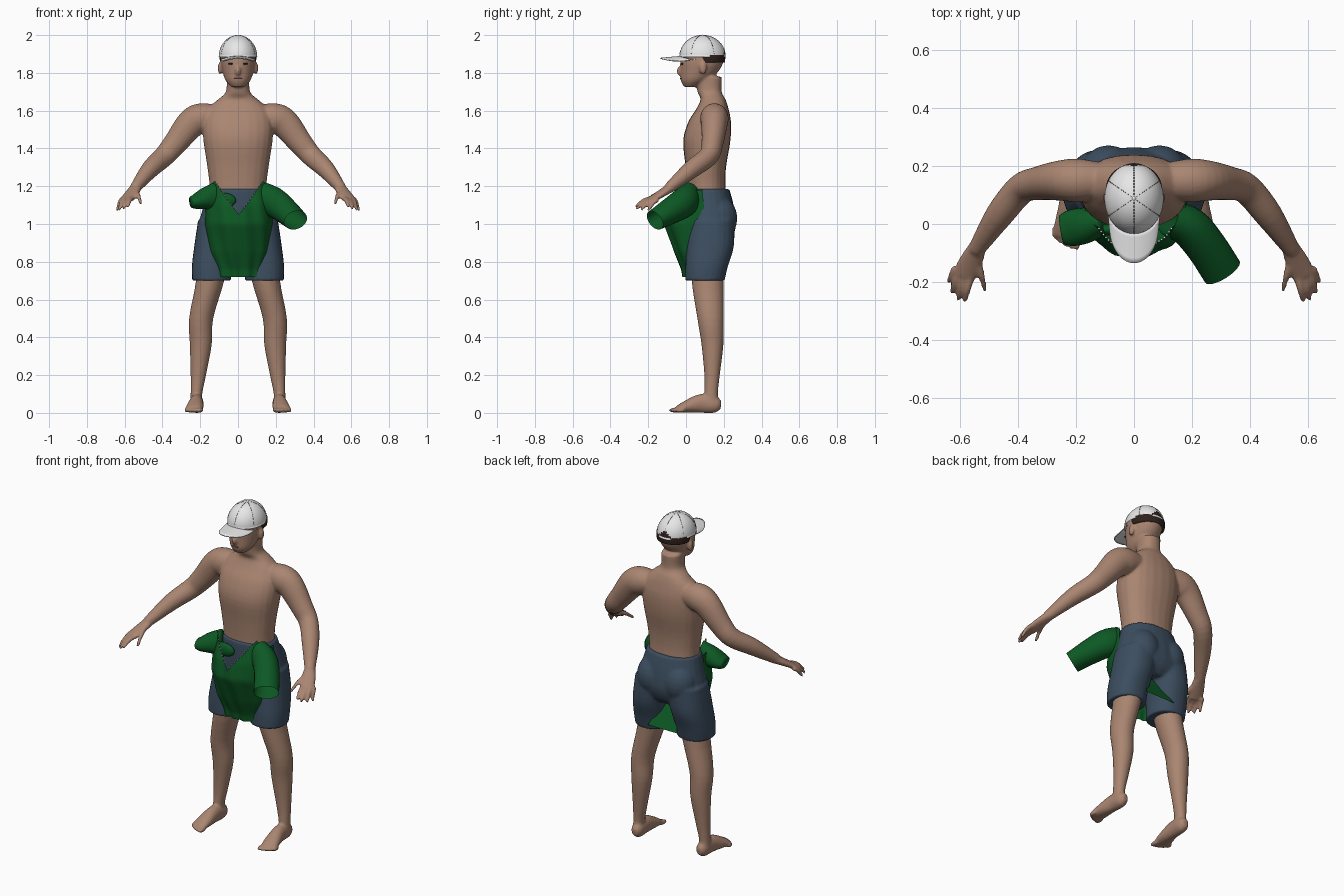
import bpy, bmesh, math
from mathutils import Vector, Matrix

default_cube = bpy.data.objects.get("Cube")
if default_cube:
    bpy.data.objects.remove(default_cube, do_unlink=True)

AXIS_Y, AXIS_Z = Vector((0, 1, 0)), Vector((0, 0, 1))


def material(name, red, green, blue):
    mat = bpy.data.materials.new(name)
    mat.use_nodes = True
    mat.diffuse_color = (red, green, blue, 1)
    shader = mat.node_tree.nodes["Principled BSDF"]
    shader.inputs["Base Color"].default_value = (red, green, blue, 1)
    shader.inputs["Roughness"].default_value = 0.8
    return mat


skin = material("skin tan", .4, .235, .165)
navy = material("shorts slate blue", .045, .075, .115)
green = material("shirt green", .004, .1, .018)
white = material("cap white", .8, .8, .8)
brown = material("hair dark brown", .03, .016, .012)
lip = material("lip brown", .2, .09, .07)
grey = material("seam grey", .2, .2, .2)


def finish(name, bm, *mats, voxel=0, smoothing=0):
    """Turn a bmesh into a smooth object, optionally fusing its parts."""
    bmesh.ops.recalc_face_normals(bm, faces=bm.faces)
    for face in bm.faces:
        face.smooth = True
    mesh = bpy.data.meshes.new(name)
    bm.to_mesh(mesh)
    bm.free()
    for mat in mats:
        mesh.materials.append(mat)
    obj = bpy.data.objects.new(name, mesh)
    bpy.context.collection.objects.link(obj)
    if voxel:
        fuse = obj.modifiers.new("fuse", 'REMESH')
        fuse.mode = 'VOXEL'
        fuse.voxel_size = voxel
        fuse.use_smooth_shade = True
        relax = obj.modifiers.new("relax", 'SMOOTH')
        relax.factor = 0.5
        relax.iterations = smoothing
    return obj


def catmull(rings, steps=4):
    """Smoothly interpolate rows of numbers."""
    rows = [Vector(r) for r in rings]
    padded = [rows[0] * 2 - rows[1]] + rows + [rows[-1] * 2 - rows[-2]]
    result = []
    for a, b, c, d in zip(padded, padded[1:], padded[2:], padded[3:]):
        for k in range(steps):
            t = k / steps
            result.append((b * 2 + (c - a) * t + (a * 2 - b * 5 + c * 4 - d) * t * t
                           + (b * 3 - a - c * 3 + d) * t ** 3) / 2)
    return result + [rows[-1]]


def loft(bm, rings, ref=AXIS_Y, flat=False, sides=24, square=1.0, caps=True):
    """Skin elliptical rings given as x, y, z, first radius, second radius."""
    rows = catmull(rings)
    loops = []
    for i, row in enumerate(rows):
        before, after = rows[max(i - 1, 0)], rows[min(i + 1, len(rows) - 1)]
        along = AXIS_Z if flat else Vector((after - before)[:3]).normalized()
        u = ref.cross(along).normalized()
        v = along.cross(u)
        loop = []
        for k in range(sides):
            c, s = (f(math.tau * k / sides) for f in (math.cos, math.sin))
            c, s = (math.copysign(abs(n) ** square, n) for n in (c, s))
            loop.append(bm.verts.new(Vector(row[:3]) + u * c * row[3] + v * s * row[4]))
        loops.append(loop)
    for low, high in zip(loops, loops[1:]):
        for k in range(sides):
            n = (k + 1) % sides
            bm.faces.new((low[k], low[n], high[n], high[k]))
    if caps:
        bm.faces.new(loops[0])
        bm.faces.new(loops[-1])


def blob(bm, centre, scale):
    place = Matrix.Translation(centre) @ Matrix.Diagonal((*scale, 1))
    bmesh.ops.create_uvsphere(bm, u_segments=20, v_segments=12, radius=1, matrix=place)


def grid(bm, cols, rows, point):
    """Surface over point(u, v) with u and v from zero to one."""
    net = [[bm.verts.new(point(i / cols, j / rows)) for i in range(cols + 1)]
           for j in range(rows + 1)]
    for low, high in zip(net, net[1:]):
        for i in range(cols):
            bm.faces.new((low[i], low[i + 1], high[i + 1], high[i]))


def mirror_copy(bm):
    copy = bmesh.ops.duplicate(bm, geom=bm.verts[:] + bm.edges[:] + bm.faces[:])["geom"]
    for vert in copy:
        if isinstance(vert, bmesh.types.BMVert):
            vert.co.x *= -1


# Body: one arm, hand, leg and foot, mirrored, then torso and head
body = bmesh.new()
loft(body, [(.1, .15, 1.57, .06, .06), (.19, .15, 1.56, .08, .075), (.25, .15, 1.53, .078, .07),
            (.33, .14, 1.43, .064, .058), (.39, .12, 1.36, .056, .052),
            (.465, .03, 1.29, .048, .048), (.545, -.09, 1.19, .029, .029)])
loft(body, [(.535, -.07, 1.2, .028, .027), (.56, -.125, 1.165, .04, .021),
            (.588, -.18, 1.13, .042, .016)], ref=AXIS_Z)
fingers = [((.615, -.15, 1.13), (.64, -.2, 1.07)), ((.605, -.17, 1.13), (.63, -.237, 1.075)),
           ((.588, -.18, 1.13), (.607, -.262, 1.08)), ((.565, -.185, 1.135), (.583, -.268, 1.09)),
           ((.54, -.12, 1.17), (.513, -.23, 1.105))]
for base, tip in fingers:
    middle = (Vector(base) + Vector(tip)) / 2 + Vector((0, 0, .01))
    loft(body, [(*base, .014, .014), (*middle, .012, .012), (*tip, .008, .008)],
         ref=AXIS_Z, sides=12)
loft(body, [(.13, .12, .88, .09, .09), (.148, .115, .7, .075, .085), (.195, .13, .5, .064, .07),
            (.197, .14, .36, .058, .058), (.21, .138, .2, .041, .041),
            (.22, .133, .1, .031, .036), (.22, .135, .04, .033, .04)], flat=True)
loft(body, [(.215, .185, .04, .018, .022), (.217, .155, .044, .034, .044),
            (.22, .08, .05, .037, .05), (.228, 0, .032, .046, .032),
            (.235, -.045, .019, .046, .018)], ref=AXIS_Z)
for toe in range(5):
    blob(body, (.198 + .019 * toe, -.06 + .004 * toe * toe / 2, .014),
         (.014 - .001 * toe, .032 - .002 * toe, .013))
blob(body, (.095, .09, 1.825), (.012, .02, .034))
mirror_copy(body)
loft(body, [(0, .12, .9, .14, .09), (0, .12, 1.02, .16, .11), (0, .108, 1.18, .15, .102),
            (0, .105, 1.3, .162, .107), (0, .11, 1.44, .183, .125), (0, .125, 1.54, .185, .113),
            (0, .14, 1.61, .16, .085), (0, .143, 1.66, .105, .066), (0, .125, 1.7, .064, .064),
            (0, .12, 1.78, .06, .07)], flat=True, square=.88)
loft(body, [(0, .02, 1.725, .035, .03), (0, .045, 1.76, .066, .073), (0, .072, 1.81, .083, .102),
            (0, .085, 1.87, .092, .115), (0, .085, 1.93, .078, .1), (0, .085, 1.97, .035, .045)],
     flat=True)
blob(body, (0, -.032, 1.81), (.015, .018, .026))
finish("body", body, skin, voxel=.007, smoothing=5)

# Eyes and mouth
eyes = bmesh.new()
for side in (-1, 1):
    blob(eyes, (side * .036, -.02, 1.848), (.017, .006, .005))
finish("eyes", eyes, brown)
mouth = bmesh.new()
blob(mouth, (0, -.026, 1.77), (.023, .006, .004))
finish("mouth", mouth, lip)

# Shorts
shorts = bmesh.new()
loft(shorts, [(.1, .135, 1.02, .112, .122), (.125, .128, .88, .107, .125),
              (.138, .11, .78, .106, .113), (.14, .1, .7, .103, .104)], flat=True, square=.9)
blob(shorts, (.088, .17, 1.03), (.1, .102, .12))
mirror_copy(shorts)
loft(shorts, [(0, .112, 1.185, .159, .118), (0, .122, 1.1, .182, .13), (0, .13, 1, .207, .135),
              (0, .125, .93, .2, .12), (0, .12, .89, .16, .09)], flat=True, square=.9)
finish("shorts", shorts, navy, voxel=.008, smoothing=4)

# Shirt hanging over the front of the shorts
SHIRT_ROWS = [(.72, .11, -.015, .04), (.76, .118, -.022, .05), (.85, .155, -.06, .06),
              (1, .18, -.115, .09), (1.1, .178, -.1, .09), (1.24, .17, -.04, .08)]


def shirt_row(z):
    for low, high in zip(SHIRT_ROWS, SHIRT_ROWS[1:]):
        if z <= high[0]:
            return Vector(low).lerp(Vector(high), (z - low[0]) / (high[0] - low[0]))
    return Vector(SHIRT_ROWS[-1])


def shirt_point(u, v):
    angle = (u - .5) * math.pi
    across = math.sin(angle)
    top = min(1.05 + .24 * abs(across), 1.23 - .2 * (abs(across) - .75))
    z = .72 + v * (top - .72)
    _, width, front, back = shirt_row(z)
    crease = .005 * math.sin(across * 11 + z * 9)
    return Vector((across * width + .004, back + (front - back) * math.cos(angle) ** .7
                   if math.cos(angle) > 0 else back, z)) + AXIS_Y * crease


shirt = bmesh.new()
grid(shirt, 48, 30, shirt_point)
finish("shirt_front", shirt, green)

sleeves = bmesh.new()
loft(sleeves, [(.12, .02, 1.145, .06, .08), (.19, -.01, 1.115, .07, .08),
               (.25, -.08, 1.07, .07, .07), (.305, -.165, 1.02, .07, .055)],
     ref=AXIS_Z, caps=False)
loft(sleeves, [(-.11, .01, 1.145, .05, .08), (-.17, -.005, 1.135, .062, .06),
               (-.22, -.015, 1.12, .062, .042), (-.25, -.02, 1.115, .05, .03)], ref=AXIS_Z)
blob(sleeves, (-.08, -.02, 1.125), (.07, .02, .04))
finish("shirt_sleeves", sleeves, green)

flap = bmesh.new()
grid(flap, 8, 8, lambda u, v: ((u - .5) * .2 * v, .12 + .105 * v, .94 - .2 * v))
finish("shirt_back_hem", flap, green)

# Stitching along the collar edge
stitches = bmesh.new()
for k in range(26):
    edge = shirt_point(.24 + .52 * k / 25, 1)
    if abs(edge.x) > .02:
        blob(stitches, edge, (.004, .004, .004))
finish("collar_stitches", stitches, white)

# Hair below the cap
hair = bmesh.new()
loft(hair, [(0, .12, 1.856, .094, .086), (0, .12, 1.875, .097, .088),
            (0, .12, 1.895, .097, .088)], flat=True, sides=32)
finish("hair", hair, brown)

# Cap dome with its rear opening, brim, button and seams
CAP = Vector((0, .088, 1.885))
cap = bmesh.new()
bmesh.ops.create_uvsphere(cap, u_segments=48, v_segments=32, radius=1,
                          matrix=Matrix.Translation(CAP) @ Matrix.Diagonal((.102, .122, .115, 1)))
bmesh.ops.bisect_plane(cap, geom=cap.verts[:] + cap.edges[:] + cap.faces[:],
                       plane_co=CAP, plane_no=AXIS_Z, clear_inner=True)
for face in cap.faces:
    spot = face.calc_center_median() - CAP
    if spot.y > 0 and .008 < spot.z and math.hypot(spot.x, spot.z) < .042:
        face.material_index = 1
finish("cap_dome", cap, white, brown)


def brim_point(u, v):
    angle = (u - .5) * math.pi
    inner = Vector((.092 * math.sin(angle), .09 - .118 * math.cos(angle * .8), 1.89))
    outer = Vector((.085 * math.sin(angle), -.01 - .125 * math.cos(angle), 1.88))
    return inner.lerp(outer, v) - AXIS_Z * .018 * math.sin(angle) ** 2


brim = bmesh.new()
grid(brim, 32, 6, brim_point)
brim_object = finish("cap_brim", brim, white)
brim_object.modifiers.new("thickness", 'SOLIDIFY').thickness = .006

button = bmesh.new()
blob(button, CAP + AXIS_Z * .113, (.007, .007, .004))
finish("cap_button", button, white)

seams = bmesh.new()
for k in range(6):
    turn = math.radians(30 + 60 * k)
    for dash in range(14):
        rise = math.radians(8 + 5.6 * dash)
        start, end = (CAP + Vector((.1025 * math.cos(t) * math.cos(turn),
                                    .1225 * math.cos(t) * math.sin(turn),
                                    .1152 * math.sin(t))) for t in (rise, rise + .06))
        loft(seams, [(*start, .001, .001), (*end, .001, .001)],
             ref=Vector((.3, .2, .9)), sides=5)
finish("cap_seams", seams, grey)
